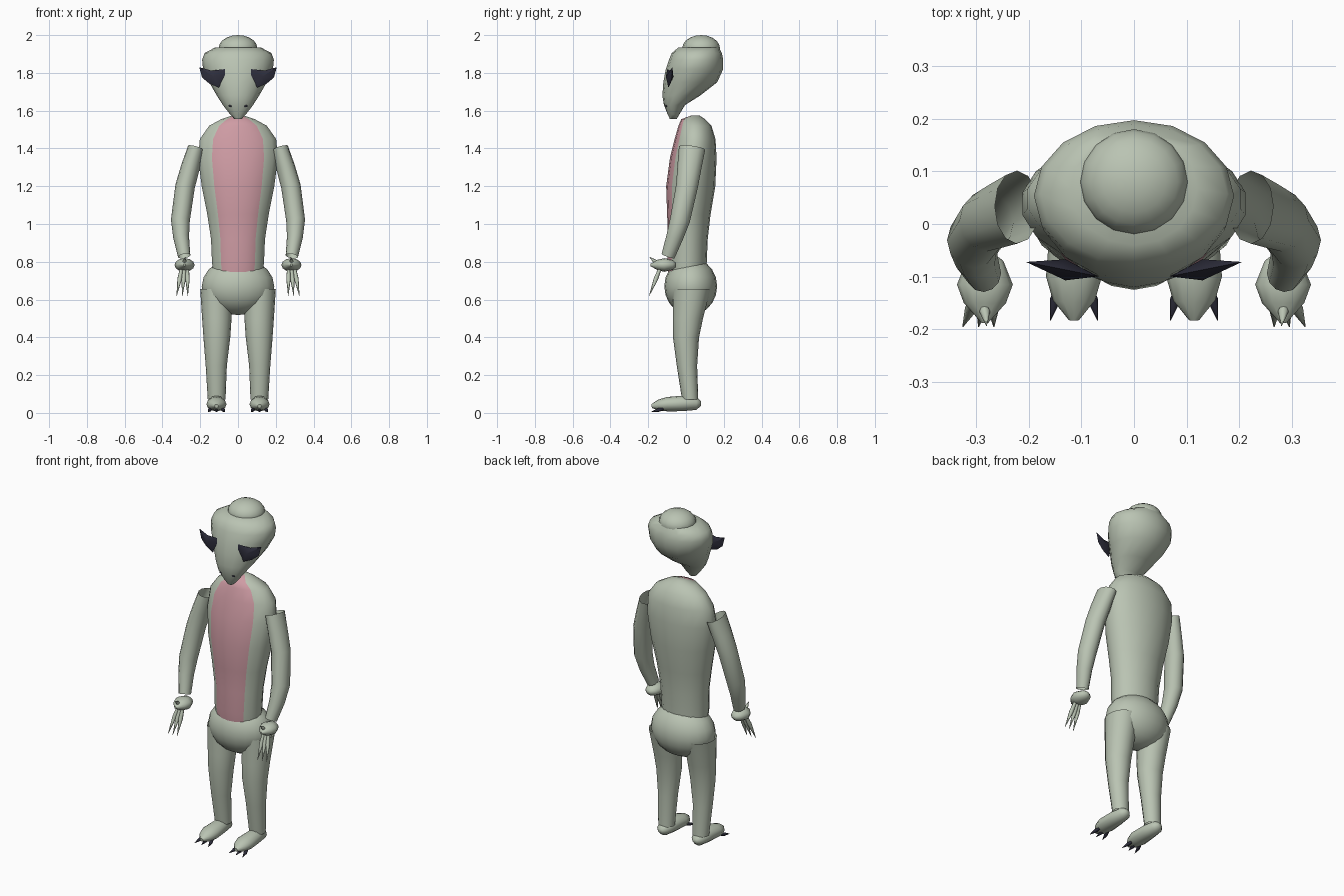
import bpy
import bmesh
import math
from mathutils import Vector

default_cube = bpy.data.objects.get("Cube")
if default_cube:
    bpy.data.objects.remove(default_cube, do_unlink=True)


def make_material(name, red, green, blue):
    material = bpy.data.materials.new(name)
    color = (red, green, blue, 1)
    material.diffuse_color = color
    material.use_nodes = True
    material.node_tree.nodes["Principled BSDF"].inputs["Base Color"].default_value = color
    return material


skin = make_material("grey_green_skin", .49, .55, .45)
pink = make_material("pink_belly", .62, .33, .37)
dark = make_material("dark_blue_black", .027, .027, .045)


def finish(name, bm, materials, smooth_angle=50):
    """Turn a bmesh into a shaded object."""
    bmesh.ops.recalc_face_normals(bm, faces=bm.faces)
    mesh = bpy.data.meshes.new(name)
    bm.to_mesh(mesh)
    bm.free()
    for material in materials:
        mesh.materials.append(material)
    for polygon in mesh.polygons:
        polygon.use_smooth = True
    mesh.set_sharp_from_angle(angle=math.radians(smooth_angle))
    obj = bpy.data.objects.new(name, mesh)
    bpy.context.collection.objects.link(obj)
    return obj


def loft(name, rings, materials, sides=16, axis=None, caps=True, stripe=0):
    """Skin elliptical rings (centre, width radius, depth radius) along a path.
    Columns within `stripe` of the front take the second material."""
    bm = bmesh.new()
    centres = [Vector(ring[0]) for ring in rings]
    loops = []
    for i, (centre, wide, deep) in enumerate(rings):
        along = axis or centres[min(i + 1, len(rings) - 1)] - centres[max(i - 1, 0)]
        along = along.normalized()
        across = Vector((1, 0, 0))
        across = (across - along * across.dot(along)).normalized()
        up = along.cross(across)
        loop = []
        for j in range(sides):
            angle = math.tau * j / sides
            offset = across * math.sin(angle) * wide - up * math.cos(angle) * deep
            loop.append(bm.verts.new(centres[i] + offset))
        loops.append(loop)
    for low, high in zip(loops, loops[1:]):
        for j in range(sides):
            k = (j + 1) % sides
            face = bm.faces.new((low[j], low[k], high[k], high[j]))
            face.material_index = int(min(j, sides - 1 - j) < stripe)
    if caps:
        bm.faces.new(loops[0])
        bm.faces.new(loops[-1])
    return finish(name, bm, materials)


def stack(name, levels, materials, **options):
    """Level rings given as height, half width, front y and back y."""
    rings = [((0, (front + back) / 2, z), wide, (back - front) / 2)
             for z, wide, front, back in levels]
    return loft(name, rings, materials, axis=Vector((0, 0, 1)), **options)


def ellipsoid(name, centre, radii, material, segments=16):
    bm = bmesh.new()
    bmesh.ops.create_uvsphere(bm, u_segments=segments, v_segments=10, radius=1)
    bmesh.ops.scale(bm, vec=radii, verts=bm.verts)
    bmesh.ops.translate(bm, vec=centre, verts=bm.verts)
    return finish(name, bm, [material])


def spike(name, base, tip, radius, material):
    """A slightly swollen pointed digit."""
    base, tip = Vector(base), Vector(tip)
    rings = [(base, radius * .7, radius * .7),
             (base.lerp(tip, .4), radius, radius),
             (tip, radius * .08, radius * .08)]
    return loft(name, rings, [material], sides=8)


# Torso with a belly stripe
stack("torso", [
    (.70, .13, -.09, .105), (.80, .14, -.10, .11), (.92, .145, -.095, .115),
    (1.05, .165, -.10, .13), (1.2, .195, -.105, .155), (1.35, .215, -.085, .162),
    (1.45, .205, -.06, .156), (1.52, .155, -.04, .135), (1.555, .09, -.025, .10),
    (1.575, .03, .03, .07)], [skin, pink], sides=18, stripe=2)

# Pelvis
ellipsoid("pelvis", (0, .025, .67), (.192, .14, .152), skin, 20)

# Head, tapering to a pointed chin, and crown bump
stack("head", [
    (1.555, .018, -.085, -.05), (1.58, .042, -.097, -.035), (1.63, .08, -.117, -.005),
    (1.68, .112, -.125, .075), (1.75, .152, -.12, .165), (1.82, .185, -.107, .197),
    (1.87, .19, -.09, .197), (1.905, .177, -.075, .19), (1.935, .12, -.04, .175)],
    [skin])
ellipsoid("crown_bump", (0, .08, 1.93), (.103, .1, .07), skin)


def eye(name, side):
    """Slanted lens whose inner end sits further forward."""
    outline = [(.068, 1.79), (.07, 1.82), (.14, 1.812), (.205, 1.83),
               (.19, 1.775), (.15, 1.742), (.1, 1.722), (.09, 1.75)]
    bm = bmesh.new()

    def point(x, z, bulge=0):
        return bm.verts.new((side * x, -.1 + (x - .065) * .2 + bulge, z))

    rim = [point(x, z) for x, z in outline]
    for bulge in (-.02, .02):
        hub = point(.13, 1.78, bulge)
        for first, second in zip(rim, rim[1:] + rim[:1]):
            bm.faces.new((first, second, hub))
    finish(name, bm, [dark], 40)


for side, label in ((1, "left"), (-1, "right")):
    # Eye and nostril
    eye(label + "_eye", side)
    ellipsoid(label + "_nostril", (side * .04, -.102, 1.625), (.01, .008, .007), dark, 8)

    # Open-ended arm sleeve
    arm = [(.222, .032, 1.402, .044, .07), (.252, .018, 1.3, .05, .064),
           (.28, .005, 1.2, .052, .058), (.305, -.032, 1.02, .05, .053),
           (.301, -.06, .93, .042, .045), (.285, -.095, .83, .033, .036)]
    loft(label + "_arm", [((side * x, y, z), wide, deep) for x, y, z, wide, deep in arm],
         [skin], sides=12, caps=False)

    # Flattened hand with fingers and a short thumb
    hand = [(-.052, .012, .01), (-.07, .035, .026), (-.115, .053, .036),
            (-.15, .04, .028), (-.188, .006, .006)]
    loft(label + "_hand", [((side * .283, y, .783), wide, deep) for y, wide, deep in hand],
         [skin], sides=12)
    for number, tip_x in enumerate((.325, .295, .266)):
        root_x = .283 + (tip_x - .295) * .5
        spike(f"{label}_finger_{number}", (side * root_x, -.135, .77),
              (side * tip_x, -.195, .62), .012, skin)
    spike(label + "_thumb", (side * .285, -.15, .79), (side * .28, -.193, .825), .01, skin)

    # Open-ended leg sleeve
    leg = [(.115, .03, .655, .085, .1), (.112, .01, .5, .078, .08),
           (.112, .0, .4, .071, .069), (.115, .005, .25, .056, .054),
           (.113, .022, .07, .047, .043)]
    loft(label + "_leg", [((side * x, y, z), wide, deep) for x, y, z, wide, deep in leg],
         [skin], sides=16, axis=Vector((0, 0, -1)), caps=False)

    # Foot with dark claws
    foot = [(.08, .05, .015, .012), (.055, .05, .038, .034), (-.02, .05, .047, .041),
            (-.1, .046, .053, .038), (-.145, .041, .04, .029), (-.182, .036, .01, .01)]
    loft(label + "_foot", [((side * .114, y, z), wide, deep) for y, z, wide, deep in foot],
         [skin], sides=12)
    for number, spread in enumerate((-1, 0, 1)):
        spike(f"{label}_claw_{number}", (side * (.114 + spread * .03), -.12, .022),
              (side * (.114 + spread * .045), -.183, .006), .01, dark)
